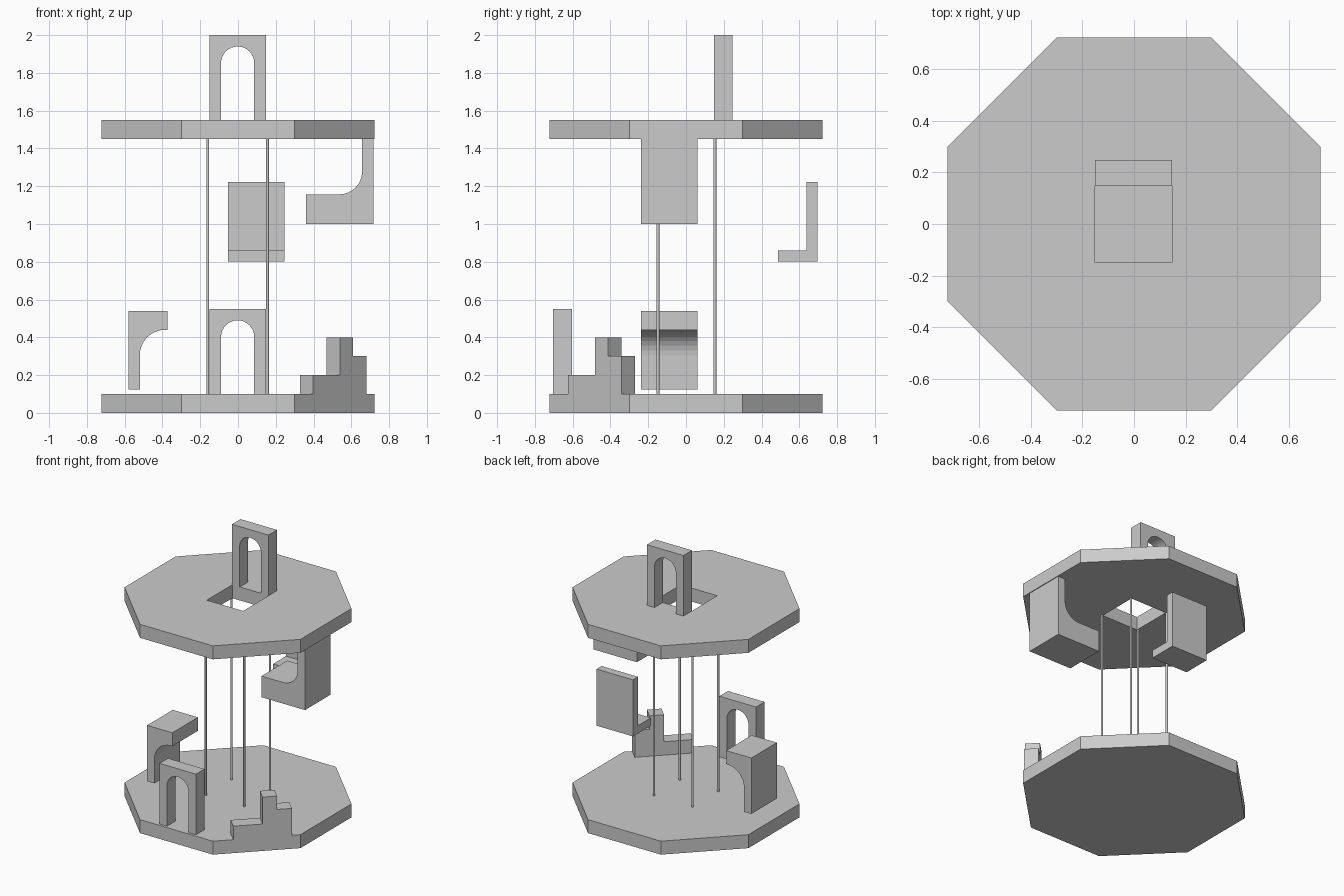
import bpy, bmesh, math
from mathutils import Matrix, Vector

if "Cube" in bpy.data.objects:
    bpy.data.objects.remove(bpy.data.objects["Cube"])

C = -0.002  # slight offset shared by the central parts


def arc(cx, cz, r, a0, a1, n):
    """Points on an arc, angles in degrees."""
    return [(cx + r * math.cos(math.radians(a0 + (a1 - a0) * i / n)),
             cz + r * math.sin(math.radians(a0 + (a1 - a0) * i / n))) for i in range(n + 1)]


def prism(name, profile, u, w, origin, depth):
    """Extrude a 2D profile, laid out on axes u and w, by the depth vector."""
    u, w, o = Vector(u), Vector(w), Vector(origin)
    bm = bmesh.new()
    face = bm.faces.new([bm.verts.new(o + u * a + w * b) for a, b in profile])
    ext = bmesh.ops.extrude_face_region(bm, geom=[face])
    moved = [g for g in ext["geom"] if isinstance(g, bmesh.types.BMVert)]
    bmesh.ops.translate(bm, verts=moved, vec=Vector(depth))
    bmesh.ops.recalc_face_normals(bm, faces=bm.faces[:])
    me = bpy.data.meshes.new(name)
    bm.to_mesh(me)
    bm.free()
    ob = bpy.data.objects.new(name, me)
    bpy.context.collection.objects.link(ob)
    return ob


X, Y, Z = (1, 0, 0), (0, 1, 0), (0, 0, 1)

# Octagonal floor and roof slabs
R = math.hypot(0.7225, 0.2993)
octagon = arc(0, 0, R, 22.5, 337.5, 7)
prism("lower_platform", octagon, X, Y, (0, 0, 0), (0, 0, 0.1))
roof = prism("upper_platform", octagon, X, Y, (0, 0, 1.45), (0, 0, 0.1))

# Square opening through the upper slab
square = [(-0.15, -0.15), (0.15, -0.15), (0.15, 0.15), (-0.15, 0.15)]
cutter = prism("opening_cutter", square, X, Y, (C, 0, 1.4), (0, 0, 0.2))
cutter.hide_render = True
mod = roof.modifiers.new("opening", 'BOOLEAN')
mod.operation = 'DIFFERENCE'
mod.solver = 'EXACT'
mod.object = cutter
bpy.context.view_layer.objects.active = roof
bpy.ops.object.modifier_apply(modifier=mod.name)
bpy.data.objects.remove(cutter)

# Thin rods at the corners of the opening
for i, (sx, sy) in enumerate([(-1, -1), (1, -1), (1, 1), (-1, 1)]):
    prism(f"rod_{i + 1}", arc(0, 0, 0.0075, 0, 330, 11), X, Y,
          (C + sx * 0.158, sy * 0.151 + 0.002, 0.1), (0, 0, 1.35))

# Two identical archways
arch = ([(-0.15, 0), (-0.15, 0.45), (0.15, 0.45), (0.15, 0), (0.088, 0)]
        + arc(0, 0.302, 0.088, 0, 180, 16) + [(-0.088, 0)])
prism("lower_archway", arch, X, Z, (C, -0.704, 0.1), (0, 0.1, 0))
prism("upper_archway", arch, X, Z, (C, 0.147, 1.55), (0, 0.1, 0))

# Hanging curved bracket under the roof
hook = ([(0.36, 1.0), (0.717, 1.0), (0.717, 1.45), (0.657, 1.45)]
        + arc(0.537, 1.277, 0.12, 0, -90, 8) + [(0.36, 1.157)])
prism("hanging_bracket", hook, X, Z, (0, -0.238, 0), (0, 0.3, 0))

# Floating curved bracket with overhang
overhang = ([(-0.58, 0.125), (-0.52, 0.125)]
            + arc(-0.385, 0.305, 0.135, 180, 90, 8)
            + [(-0.373, 0.44), (-0.373, 0.54), (-0.58, 0.54)])
prism("overhang_bracket", overhang, X, Z, (0, -0.238, 0), (0, 0.3, 0))

# Floating L-shaped ledge
ledge = [(0.487, 0.802), (0.697, 0.802), (0.697, 1.222), (0.638, 1.222),
         (0.638, 0.86), (0.487, 0.86)]
prism("floating_ledge", ledge, Y, Z, (-0.053, 0, 0), (0.3, 0, 0))

# Stepped block along the diagonal front edge
s = math.sqrt(0.5)
steps = [(0, 0), (0.4, 0), (0.4, 0.2), (0.3, 0.2), (0.3, 0.3), (0.2, 0.3), (0.2, 0.1), (0, 0.1)]
prism("stepped_block", steps, (s, s, 0), Z, (0.398, -0.624, 0.1), (-0.1 * s, 0.1 * s, 0))
